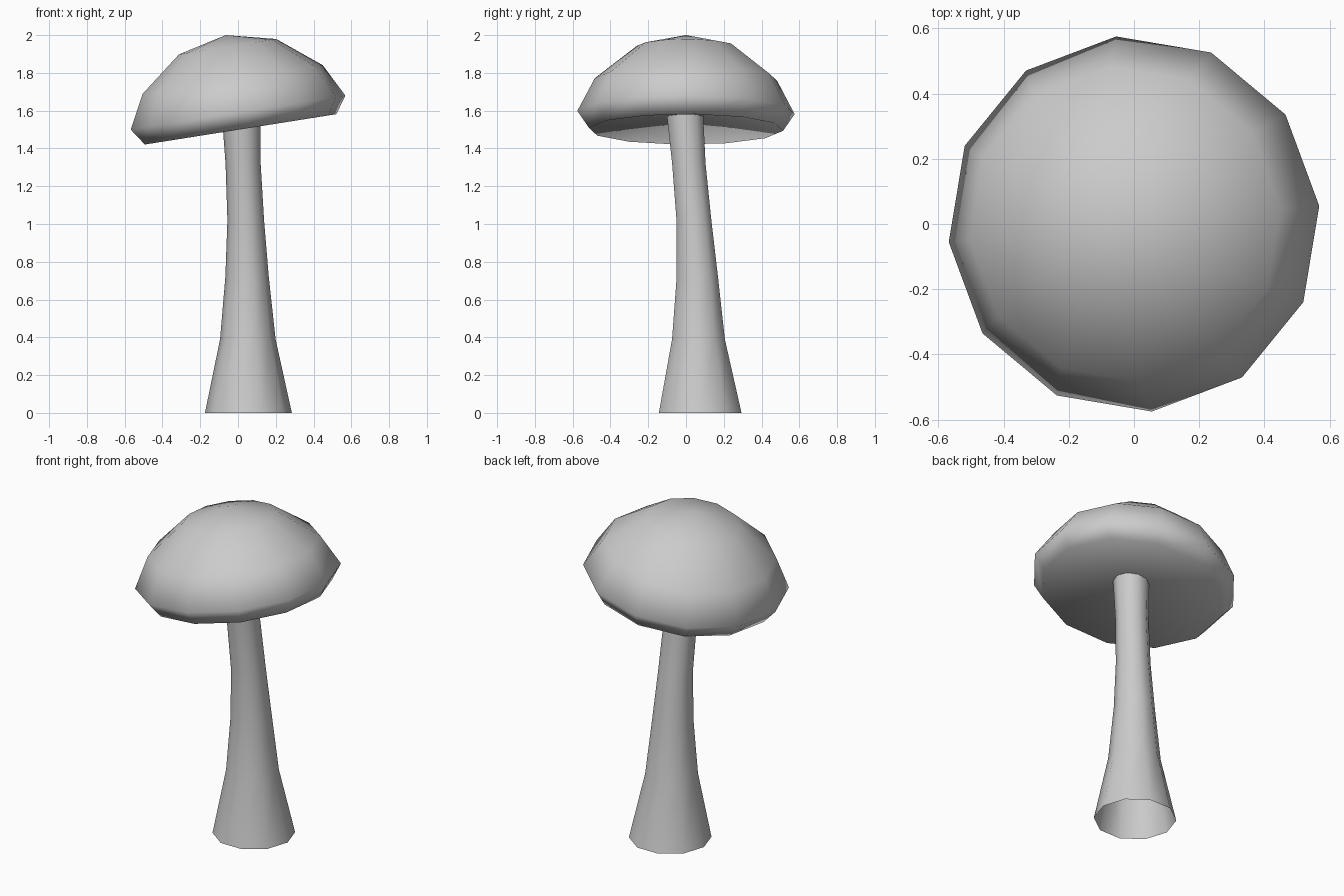
import bpy, bmesh
from math import cos, sin, tau, radians
from mathutils import Matrix, Vector

if "Cube" in bpy.data.objects:
    bpy.data.objects.remove(bpy.data.objects["Cube"])


def add_object(name, bm, recalc=True):
    if recalc:
        bmesh.ops.recalc_face_normals(bm, faces=bm.faces)
    mesh = bpy.data.meshes.new(name)
    bm.to_mesh(mesh)
    bm.free()
    mesh.shade_smooth()
    obj = bpy.data.objects.new(name, mesh)
    bpy.context.collection.objects.link(obj)
    return obj


def ring(bm, center, radius, sides, start=0.0):
    return [bm.verts.new(Vector(center) + Vector((radius * cos(start + tau * i / sides),
                                                  radius * sin(start + tau * i / sides), 0)))
            for i in range(sides)]


def bridge(bm, a, b):
    n = len(a)
    for i in range(n):
        j = (i + 1) % n
        bm.faces.new((a[i], a[j], b[j], b[i]))


def fan(bm, loop, point):
    tip = bm.verts.new(point)
    for i in range(len(loop)):
        bm.faces.new((loop[i], loop[(i + 1) % len(loop)], tip))


# Stem: bent, flaring ten-sided tube, open at the base
stem_rings = [(0.055, 0.075, 0.0, 0.23), (0.052, 0.066, 0.39, 0.147),
              (0.048, 0.06, 0.72, 0.115), (0.041, 0.042, 1.02, 0.097),
              (0.027, 0.015, 1.32, 0.093), (0.015, -0.007, 1.60, 0.102)]
bm = bmesh.new()
rings = [ring(bm, (x, y, z), r, 10) for x, y, z, r in stem_rings]
for lo, hi in zip(rings, rings[1:]):
    bridge(bm, lo, hi)
add_object("stem", bm, recalc=False)

# Cap: twelve-sided dome with a hollowed underside, tilted on the stem
cap_profile = [(0.516, -0.09), (0.578, 0.0), (0.485, 0.177), (0.262, 0.353)]
bm = bmesh.new()
rings = [ring(bm, (0, 0, z), r, 12, radians(5.5)) for r, z in cap_profile]
for lo, hi in zip(rings, rings[1:]):
    bridge(bm, lo, hi)
fan(bm, rings[-1], (0, 0, 0.415))
fan(bm, rings[0], (0, 0, -0.01))
cap = add_object("cap", bm)
cap.matrix_world = Matrix.Translation((0, 0, 1.59)) @ Matrix.Rotation(radians(-9), 4, 'Y')
